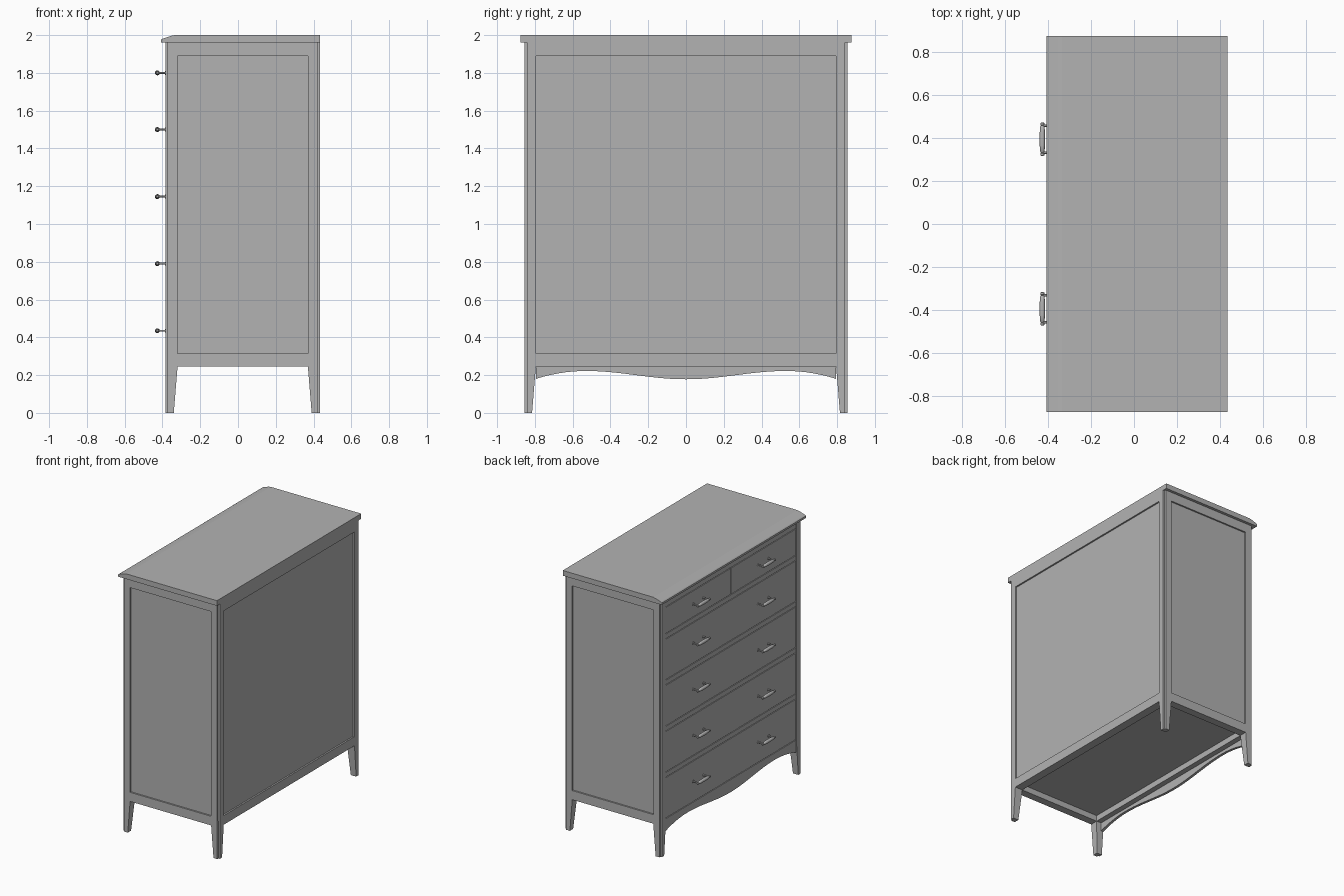
import bpy, bmesh, math
from mathutils import Matrix, Vector

if "Cube" in bpy.data.objects:
    bpy.data.objects.remove(bpy.data.objects["Cube"], do_unlink=True)

grey = bpy.data.materials.new("plain grey")
grey.use_nodes = True
GREY = (0.448, 0.448, 0.448, 1.0)
grey.diffuse_color = GREY
for node in grey.node_tree.nodes:
    if node.type == 'BSDF_PRINCIPLED':
        node.inputs["Base Color"].default_value = GREY

CX = 0.025              # centre of the carcass in x
HX, HY = 0.41, 0.855    # outer half sizes at the posts
IX, IY = 0.345, 0.795   # inner half sizes at the posts
BOTTOM, TOP = 0.245, 1.96
FRONT = -0.381          # plane of the drawer fronts


def finish(name, bm, smooth=False):
    bmesh.ops.recalc_face_normals(bm, faces=bm.faces)
    mesh = bpy.data.meshes.new(name)
    bm.to_mesh(mesh)
    bm.free()
    obj = bpy.data.objects.new(name, mesh)
    bpy.context.collection.objects.link(obj)
    mesh.materials.append(grey)
    if smooth:
        bpy.ops.object.select_all(action='DESELECT')
        obj.select_set(True)
        bpy.context.view_layer.objects.active = obj
        bpy.ops.object.shade_smooth_by_angle(angle=math.radians(35))
    return obj


def box(name, x, y, z):
    bm = bmesh.new()
    size = Matrix.Diagonal((x[1] - x[0], y[1] - y[0], z[1] - z[0], 1))
    mid = Vector((sum(x) / 2, sum(y) / 2, sum(z) / 2))
    bmesh.ops.create_cube(bm, size=1, matrix=Matrix.Translation(mid) @ size)
    return finish(name, bm)


def loft(name, rings, smooth=False):
    """Skin a list of equal-length closed rings and cap both ends."""
    bm = bmesh.new()
    rows = [[bm.verts.new(p) for p in ring] for ring in rings]
    n = len(rows[0])
    for a, b in zip(rows, rows[1:]):
        for i in range(n):
            j = (i + 1) % n
            bm.faces.new((a[i], a[j], b[j], b[i]))
    bm.faces.new(rows[0])
    bm.faces.new(rows[-1])
    return finish(name, bm, smooth)


# Corner posts with a rebated outer edge, running down into tapered legs
def post_ring(sx, sy, ix, iy, z):
    n = 0.013
    profile = [(ix, iy), (HX, iy), (HX, HY - n), (HX - n, HY - n), (HX - n, HY), (ix, HY)]
    return [(CX + sx * u, sy * v, z) for u, v in profile]


for sx, end in ((-1, "front"), (1, "back")):
    for sy, side in ((-1, "right"), (1, "left")):
        loft(f"{end}_{side}_post", [
            post_ring(sx, sy, 0.365, 0.815, 0),
            post_ring(sx, sy, IX, IY, BOTTOM),
            post_ring(sx, sy, IX, IY, TOP)])

# Carcass core: its faces are the recessed side and back panels
box("carcass_panels", (-0.371, CX + HX - 0.012), (-HY + 0.012, HY - 0.012), (0.29, TOP))

# Rails framing the panels; the lower ones also frame the underside
for label, z in (("lower", (BOTTOM, 0.315)), ("upper", (1.89, TOP))):
    for sy, side in ((-1, "right"), (1, "left")):
        box(f"{label}_{side}_rail", (CX - IX, CX + IX), sorted((sy * IY, sy * HY)), z)
    box(f"{label}_back_rail", (CX + IX, CX + HX), (-IY, IY), z)
box("lower_front_rail", (-0.365, CX - IX), (-IY, IY), (BOTTOM, 0.30))


# Curved front apron
def apron_z(y):
    y = abs(y)
    if y < 0.53:
        return 0.2 - 0.022 * math.cos(math.pi * y / 0.53)
    return 0.222 - 0.042 * ((y - 0.53) / 0.265) ** 2


STEPS = 40
ys = [-IY + 2 * IY * i / STEPS for i in range(STEPS + 1)]
loft("front_apron", [[(FRONT, y, apron_z(y)), (FRONT, y, 0.275),
                      (FRONT + 0.02, y, 0.275), (FRONT + 0.02, y, apron_z(y))] for y in ys])


# Handle: turned grip on two stems with small base plates
def lathe_y(name, x, y, z, profile, sides=16):
    rings = []
    for dy, r in profile:
        angles = [2 * math.pi * i / sides for i in range(sides)]
        rings.append([(x + r * math.cos(a), y + dy, z + r * math.sin(a)) for a in angles])
    loft(name, rings, smooth=True)


def rod_x(name, x0, x1, y, z, r):
    bm = bmesh.new()
    place = Matrix.Translation(((x0 + x1) / 2, y, z)) @ Matrix.Rotation(math.pi / 2, 4, 'Y')
    bmesh.ops.create_cone(bm, cap_ends=True, segments=12, radius1=r, radius2=r,
                          depth=abs(x1 - x0), matrix=place)
    finish(name, bm, smooth=True)


GRIP = [(-0.078, 0.005), (-0.075, 0.009), (-0.066, 0.009), (-0.063, 0.006),
        (-0.058, 0.010), (-0.03, 0.0125), (0, 0.013)]
GRIP += [(-d, r) for d, r in reversed(GRIP[:-1])]


def handle(name, y, z):
    lathe_y(name + "_grip", -0.427, y, z, GRIP)
    for i, dy in enumerate((-0.063, 0.063)):
        rod_x(f"{name}_stem_{i + 1}", -0.427, FRONT, y + dy, z, 0.005)
        rod_x(f"{name}_plate_{i + 1}", FRONT - 0.005, FRONT, y + dy, z, 0.010)


# Drawers: a split top row above four full-width rows, with rails between
GAP = 0.005
rows = [(1.70, 1.90, 1.80)] + [(c - 0.155, c + 0.155, c) for c in (1.50, 1.145, 0.79, 0.435)]
for r, (z0, z1, zc) in enumerate(rows):
    spans = ((-0.79, -0.006), (0.006, 0.79)) if r == 0 else ((-0.79, 0.79),)
    for k, span in enumerate(spans):
        box(f"drawer_{r + 1}_{k + 1}", (FRONT, -0.365), span, (z0, z1))
    above = TOP if r == 0 else rows[r - 1][0] - GAP
    box(f"drawer_rail_{r + 1}", (FRONT, -0.365), (-IY, IY), (z1 + GAP, above))
    for y, side in ((-0.395, "right"), (0.395, "left")):
        handle(f"handle_{r + 1}_{side}", y, zc)

# Top board with a sloped front edge
edge = [(-0.408, TOP), (0.435, TOP), (0.435, 2.0), (-0.335, 2.0),
        (-0.355, 1.996), (-0.40, 1.981), (-0.408, 1.975)]
loft("top_board", [[(x, y, z) for x, z in edge] for y in (-0.877, 0.877)])
